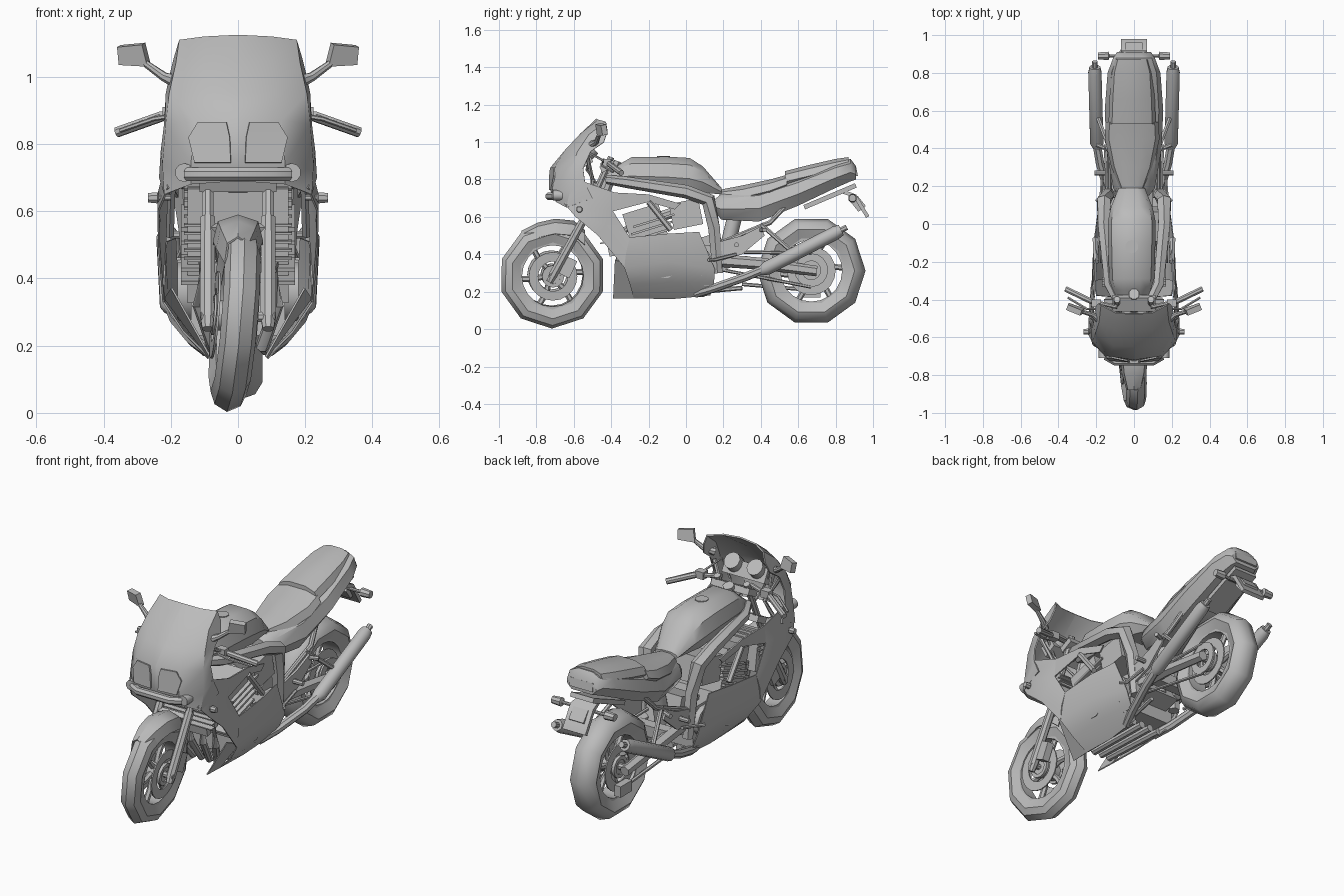
import bpy, bmesh
from math import pi, sin, cos, radians
from mathutils import Vector, Matrix

if "Cube" in bpy.data.objects:
    bpy.data.objects.remove(bpy.data.objects["Cube"])

grey = bpy.data.materials.new("plain grey")
grey.use_nodes = True
grey.diffuse_color = (.5, .5, .5, 1)
grey.node_tree.nodes["Principled BSDF"].inputs["Base Color"].default_value = (.5, .5, .5, 1)


def part(name, bm, thick=0, mirror=False):
    """Turn a bmesh into a shaded object, optionally thickened and mirrored in x."""
    bmesh.ops.recalc_face_normals(bm, faces=bm.faces)
    if thick:
        bmesh.ops.solidify(bm, geom=bm.faces[:], thickness=thick)
        bmesh.ops.recalc_face_normals(bm, faces=bm.faces)
    mesh = bpy.data.meshes.new(name)
    bm.to_mesh(mesh)
    bm.free()
    for face in mesh.polygons:
        face.use_smooth = True
    mesh.set_sharp_from_angle(angle=radians(40))
    mesh.materials.append(grey)
    obj = bpy.data.objects.new(name, mesh)
    bpy.context.collection.objects.link(obj)
    if mirror:
        obj.modifiers.new("mirror", "MIRROR")
    return obj


def skin(name, rows, closed=False, wrap=False, thick=0, mirror=False, matrix=None):
    """Skin a grid of points; closed joins each row, wrap joins last row to first."""
    bm = bmesh.new()
    grid = [[bm.verts.new(p) for p in row] for row in rows]
    count, width = len(grid), len(grid[0])
    for i in range(count if wrap else count - 1):
        for j in range(width if closed else width - 1):
            a, b = grid[i], grid[(i + 1) % count]
            k = (j + 1) % width
            bm.faces.new((a[j], a[k], b[k], b[j]))
    if closed and not wrap:
        bm.faces.new(grid[0])
        bm.faces.new(grid[-1])
    if matrix:
        bm.transform(matrix)
    return part(name, bm, thick, mirror)


def tube(name, path, radius, mirror=False, sides=8):
    pts = [Vector(p) for p in path]
    rings = []
    for i, p in enumerate(pts):
        ahead = pts[min(i + 1, len(pts) - 1)] - pts[max(i - 1, 0)]
        turn = ahead.to_track_quat("Z", "Y")
        r = radius[i] if isinstance(radius, (list, tuple)) else radius
        rings.append([p + turn @ Vector((r * cos(a), r * sin(a), 0))
                      for a in (2 * pi * (k + .5) / sides for k in range(sides))])
    return skin(name, rings, closed=True, mirror=mirror)


def lathe(name, profile, matrix, segments=10, offset=0.0):
    """Revolve a closed (x, radius) profile about the axle."""
    rows = []
    for k in range(segments):
        a = 2 * pi * (k + offset) / segments
        rows.append([(x, r * cos(a), r * sin(a)) for x, r in profile])
    return skin(name, rows, closed=True, wrap=True, matrix=matrix)


def body(name, sections, shift=0):
    """Loft rounded cross-sections (y, bottom, top, half width)."""
    half = [(.7, 0), (1, .4), (.85, .8), (.4, 1)]
    shape = half + [(-u, v) for u, v in reversed(half)]
    rows = [[(shift + u * w, y, low + v * (top - low)) for u, v in shape]
            for y, low, top, w in sections]
    return skin(name, rows, closed=True)


def box(name, centre, size, tilt=0, mirror=False):
    bm = bmesh.new()
    bmesh.ops.create_cube(bm, size=1)
    bm.transform(Matrix.Translation(centre) @ Matrix.Rotation(tilt, 4, "X")
                 @ Matrix.Diagonal((*size, 1)))
    return part(name, bm, mirror=mirror)


def band(inner, outer, left, right):
    return [(left, inner), (left, outer), (right, outer), (right, inner)]


def wheel(name, matrix, radius, w, offset):
    """Tyre, rim, hub, spokes and a pair of brake discs."""
    side = [(-.7 * w, .18), (-w, .8 * radius), (-.72 * w, .93 * radius)]
    tyre = side + [(0, radius)] + [(-x, r) for x, r in reversed(side)]
    lathe(name + "_tyre", tyre, matrix, 10, offset)
    lathe(name + "_rim", band(.165, .19, -.7 * w, .7 * w), matrix, 20)
    lathe(name + "_hub", band(.012, .045, -.06, .06), matrix, 12)
    for s in (-1, 1):
        lathe(name + "_disc", band(.08, .13, s * .055, s * .062), matrix, 20)
        lathe(name + "_disc_carrier", band(.04, .06, s * .05, s * .066), matrix, 12)
    for k in range(6):
        a = 2 * pi * k / 6
        spoke = [(0, r * cos(a + t), r * sin(a + t)) for r, t in ((.03, 0), (.1, .2), (.18, .1))]
        tube(name + "_spoke", [matrix @ Vector(p) for p in spoke], .016, sides=6)


# Wheels, the front one slightly steered
steer = Matrix.Rotation(.07, 4, "Z") @ Matrix.Rotation(.08, 4, "Y")
wheel("front", Matrix.Translation((-.01, -.715, .287)) @ steer, .285, .054, .5)
wheel("rear", Matrix.Translation((-.005, .67, .312)), .29, .078, 0)
tube("front_axle", [(-.11, -.715, .285), (.11, -.715, .285)], .016)
tube("rear_axle", [(-.13, .67, .315), (.13, .67, .315)], .018)

# Front fender
arch = [(-.88, .525, .04), (-.79, .57, .065), (-.7, .59, .075), (-.6, .58, .075), (-.54, .53, .065)]
skin("front_fender", [[(-w, y, z - .08), (-.8 * w, y, z - .02), (0, y, z),
                       (.8 * w, y, z - .02), (w, y, z - .08)] for y, z, w in arch], thick=.006)

# Fork, calipers, clamps
tube("fork_slider", [(.09, -.73, .25), (.09, -.71, .29), (.09, -.55, .58)], [.018, .025, .023], True)
tube("fork_tube", [(.09, -.56, .56), (.09, -.4, .92)], .018, True)
box("brake_caliper", (.08, -.63, .33), (.04, .06, .1), -.45, True)
for y, z in ((-.5, .69), (-.42, .87)):
    box("fork_clamp", (0, y, z), (.23, .08, .035), .45)
tube("steering_stem", [(0, -.46, .66), (0, -.37, .9)], .03)
box("fork_brace", (0, -.57, .545), (.2, .03, .03), .45)

# Upper cowl with windscreen
skin("upper_cowl", [
    [(0, -.7, .69), (.14, -.695, .68), (.22, -.64, .65), (.235, -.5, .7)],
    [(0, -.725, .74), (.14, -.715, .74), (.225, -.62, .74), (.23, -.54, .78)],
    [(0, -.72, .87), (.13, -.7, .87), (.215, -.61, .86), (.22, -.55, .86)],
    [(0, -.65, .95), (.11, -.645, .96), (.205, -.58, .95), (.215, -.51, .95)],
    [(0, -.57, 1.04), (.1, -.56, 1.05), (.185, -.52, 1.04), (.205, -.44, 1.0)],
    [(0, -.48, 1.125), (.1, -.47, 1.12), (.175, -.43, 1.11), (.19, -.42, 1.06)],
], thick=.008, mirror=True)
skin("headlight_lens", [
    [(.022, -.733, .745), (.13, -.724, .745)],
    [(.025, -.732, .82), (.148, -.708, .82)],
    [(.035, -.727, .865), (.12, -.71, .865)]], thick=.009, mirror=True)
tube("nose_bar", [(-.15, -.7, .71), (-.1, -.73, .71), (.1, -.73, .71), (.15, -.7, .71)], .022)
tube("air_intake", [(.16, -.71, .715), (.16, -.66, .715)], .028, True, 10)
tube("front_indicator", [(.2, -.57, .64), (.235, -.57, .64), (.24, -.57, .64), (.268, -.57, .64)],
     [.009, .009, .018, .015], True)

# Side fairing: front leg, upper strip, lower panel and inner panel
skin("fairing_leg", [
    [(.21, -.65, .67), (.22, -.6, .73), (.23, -.55, .79)],
    [(.24, -.59, .6), (.24, -.5, .65), (.215, -.38, .73)],
    [(.238, -.47, .5), (.235, -.43, .56), (.215, -.39, .63)],
    [(.225, -.33, .33), (.228, -.32, .41), (.22, -.3, .49)]], thick=.006, mirror=True)
skin("fairing_strip", [
    [(.215, -.38, .73), (.205, -.2, .72), (.185, -.03, .67)],
    [(.215, -.39, .63), (.205, -.2, .68), (.185, -.06, .64)]], thick=.008, mirror=True)
skin("fairing_lower", [
    [(.22, -.31, .49), (.215, -.1, .51), (.19, .07, .52)],
    [(.225, -.33, .33), (.215, -.1, .36), (.18, .155, .32)],
    [(.165, -.3, .24), (.165, -.09, .25), (.15, .15, .25)],
    [(.09, -.28, .165), (.09, -.08, .16), (.1, .13, .18)]], thick=.006, mirror=True)
skin("fairing_inner", [[(.2, -.38, .37), (.22, -.3, .34)], [(.085, -.39, .165), (.09, -.28, .165)]],
     thick=.006, mirror=True)
tube("fairing_rib", [(.2, -.2, .68), (.205, -.08, .53)], .016, True, 6)

# Tank, frame and seat
body("fuel_tank", [(-.42, .79, .83, .07), (-.35, .77, .885, .1), (-.29, .75, .92, .12),
                   (-.1, .74, .922, .125), (.02, .73, .915, .125), (.09, .73, .87, .11),
                   (.19, .72, .755, .07)], -.012)
tube("fuel_cap", [(-.012, -.12, .9), (-.012, -.12, .926)], .035, sides=10)
tube("frame_spar", [(.08, -.42, .8), (.13, -.32, .785), (.16, 0, .735), (.16, .12, .69),
                    (.14, .15, .54), (.13, .17, .3)], [.025, .03, .036, .04, .036, .03], True, 6)
tube("rear_subframe", [(.13, .16, .45), (.13, .45, .57), (.1, .55, .68)], .014, True)
body("tail_panel", [(.15, .63, .69, .08), (.19, .585, .725, .11), (.39, .575, .75, .145),
                    (.6, .66, .815, .155), (.8, .755, .89, .14), (.88, .79, .91, .11),
                    (.91, .8, .87, .09)])
body("rider_seat", [(.18, .68, .745, .06), (.3, .66, .768, .11), (.45, .7, .8, .145),
                    (.54, .74, .825, .14)], -.01)
body("passenger_seat", [(.53, .75, .845, .125), (.66, .78, .878, .12), (.8, .82, .91, .11),
                        (.87, .85, .92, .09)], -.01)

# Tail end
box("tail_light", (0, .905, .84), (.14, .02, .045), .2)
box("under_tail_tray", (0, .77, .71), (.14, .3, .025), .4)
skin("rear_mudflap", [[(-.06, .84, .745), (.06, .84, .745)], [(-.07, .91, .72), (.07, .91, .72)],
                      [(-.07, .98, .605), (.07, .98, .605)]], thick=.02)
box("plate_bracket", (0, .92, .67), (.09, .07, .05), -.9)
tube("rear_indicator", [(0, .89, .7), (.13, .89, .7), (.135, .89, .7), (.19, .89, .7)],
     [.009, .009, .024, .02], True)

# Handlebars, mirrors and cockpit
tube("handlebar", [(.09, -.44, .9), (.22, -.41, .885), (.225, -.41, .883), (.36, -.345, .835)],
     [.012, .012, .016, .016], True)
tube("hand_lever", [(.19, -.45, .885), (.25, -.45, .875), (.35, -.39, .84)], .007, True, 6)
box("switch_block", (.2, -.42, .89), (.05, .04, .04), 0, True)
tube("mirror_stalk", [(.18, -.51, .985), (.22, -.48, 1.0), (.29, -.46, 1.05)], [.022, .014, .01], True)
skin("mirror_housing", [[(.27, -.475, 1.03), (.355, -.445, 1.035)],
                        [(.286, -.485, 1.095), (.36, -.455, 1.088)]], thick=.03, mirror=True)
box("instrument_panel", (0, -.55, .91), (.26, .08, .08), .5)
for x in (-.07, .07):
    tube("gauge", [(x, -.55, .92), (x, -.5, .97)], .045, sides=12)
tube("control_cable", [(.2, -.44, .9), (.15, -.53, .95), (.1, -.53, .85), (.05, -.42, .7)], .007, True, 6)
tube("cowl_bracket", [(.2, -.53, .93), (.13, -.5, .8), (.19, -.5, .72)], .012, True, 6)

# Engine, radiator and carburettors
box("cylinder_block", (0, -.2, .5), (.3, .2, .3), .3)
for k in range(5):
    box("cooling_fin", (0, -.22 + k * .012, .42 + k * .04), (.34, .23, .012), .3)
box("crankcase", (0, -.05, .34), (.28, .38, .22))
tube("crank_cover", [(-.18, -.12, .36), (.18, -.12, .36)], .09, sides=12)
tube("clutch_cover", [(-.17, .06, .36), (.17, .06, .36)], .08, sides=12)
box("gearbox", (0, .13, .4), (.2, .16, .2), .3)
box("airbox", (0, .0, .615), (.32, .16, .14), .2)
for x in (-.105, -.035, .035, .105):
    tube("carburettor", [(x, -.14, .6), (x, -.02, .64)], .03)
    tube("exhaust_header", [(x, -.28, .56), (x, -.37, .5), (x * 1.1, -.36, .32),
                            (x * .7, -.29, .2), (x * .8, .1, .19)], .02)
box("radiator_core", (0, -.42, .56), (.3, .03, .22), .15)
for k in range(9):
    box("radiator_slat", (0, -.445 + k * .004, .46 + k * .025), (.32, .03, .007), .15)
box("oil_cooler", (0, -.4, .42), (.2, .03, .06), .2)

# Exhausts, one each side
tube("exhaust_pipe", [(.09, .05, .19), (.13, .15, .22), (.18, .32, .28), (.2, .44, .33)], .024, True)
tube("silencer", [(.19, .4, .31), (.197, .43, .325), (.207, .8, .515), (.207, .83, .53)],
     [.025, .037, .037, .03], True, 10)
tube("silencer_tip", [(.207, .82, .525), (.207, .86, .545)], .016, True)
tube("silencer_hanger", [(.13, .4, .56), (.19, .56, .42)], .012, True, 6)

# Swingarm, shock, drive and footrests
tube("swingarm", [(.1, .14, .37), (.115, .4, .35), (.115, .7, .31)], [.035, .032, .028], True, 6)
box("swingarm_bridge", (0, .3, .36), (.22, .06, .06))
tube("shock_spring", [(0, .2, .35), (0, .26, .6)], .04, sides=10)
tube("torque_rod", [(-.09, .3, .24), (-.09, .65, .21)], .01, sides=6)
box("rear_caliper", (-.085, .67, .2), (.04, .1, .06))
chain = Matrix.Translation((.09, .67, .315))
lathe("sprocket", band(.05, .09, -.005, .005), chain, 16)
for z in (.405, .225):
    tube("drive_chain", [(.09, .15, .37 + (z - .315) * .5), (.09, .67, z)], .009, sides=6)
skin("footrest_plate", [[(.15, .15, .46), (.15, .17, .36)], [(.155, .3, .5), (.155, .3, .4)],
                        [(.16, .4, .55), (.16, .42, .5)]], thick=.012, mirror=True)
tube("footrest", [(.15, .27, .45), (.21, .27, .45)], .013, True)
tube("passenger_footrest", [(.15, .4, .53), (.2, .42, .53)], .012, True)
tube("foot_pedal", [(.165, .27, .4), (.175, .15, .37), (.2, .12, .37)], .009, True, 6)
tube("side_stand", [(.1, .08, .2), (.13, .3, .22)], .012, sides=6)
